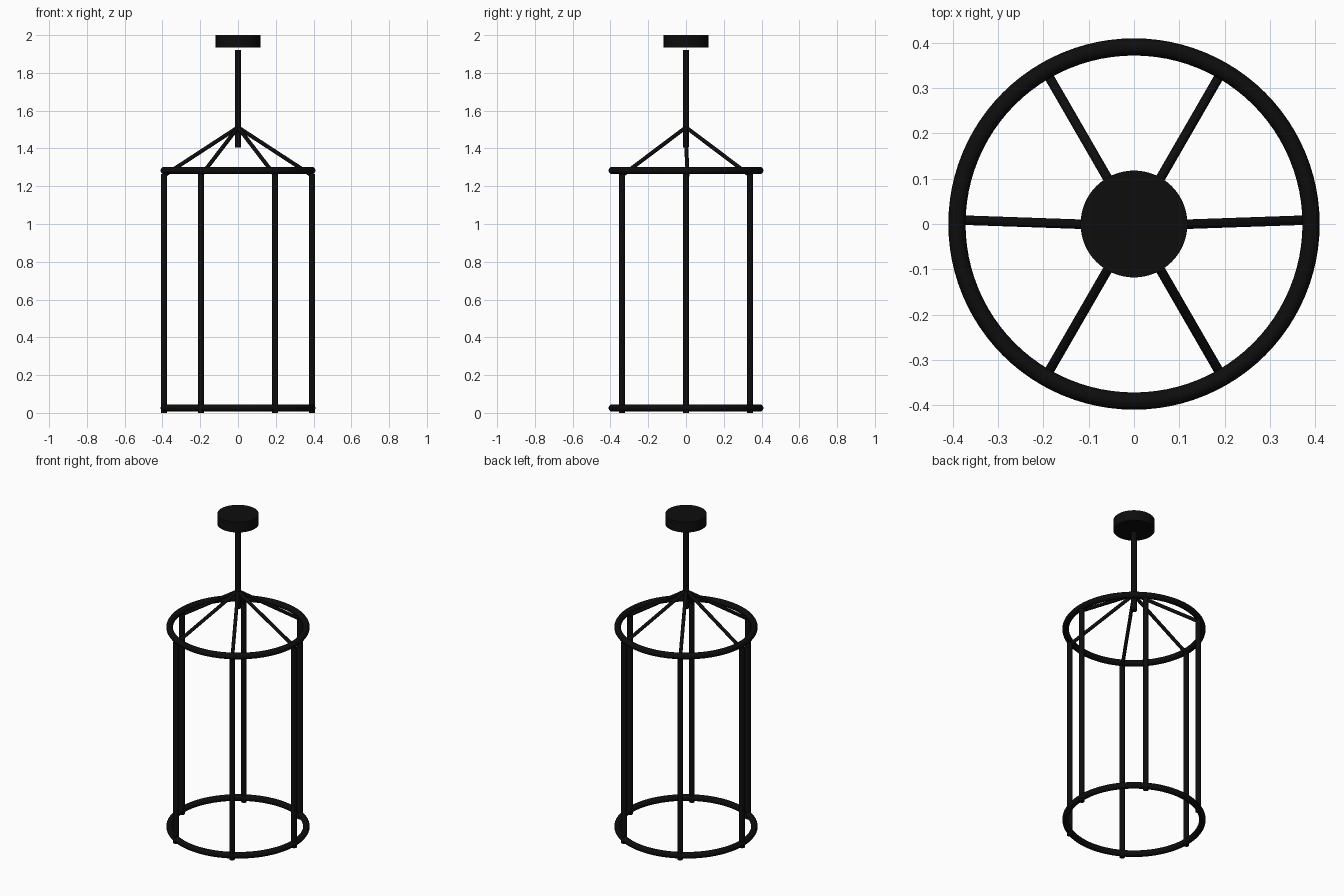
import bpy
from math import cos, sin, radians
from mathutils import Vector

cube = bpy.data.objects.get("Cube")
if cube:
    bpy.data.objects.remove(cube, do_unlink=True)

black = bpy.data.materials.new("matte black metal")
black.use_nodes = True
black.diffuse_color = (0.004, 0.004, 0.004, 1)
black.node_tree.nodes["Principled BSDF"].inputs["Base Color"].default_value = black.diffuse_color


def finish(name):
    obj = bpy.context.object
    obj.name = name
    obj.data.materials.append(black)
    bpy.ops.object.shade_smooth_by_angle(angle=radians(40))


def rod(name, start, end, radius, sides=24):
    start, end = Vector(start), Vector(end)
    axis = end - start
    bpy.ops.mesh.primitive_cylinder_add(
        vertices=sides, radius=radius, depth=axis.length,
        location=(start + end) / 2,
        rotation=axis.to_track_quat("Z", "Y").to_euler())
    finish(name)


RING = 0.391

# Top and bottom hoops of the cage
for name, z in (("top_ring", 1.283), ("bottom_ring", 0.026)):
    bpy.ops.mesh.primitive_torus_add(
        major_radius=RING, minor_radius=0.019, major_segments=96,
        minor_segments=16, location=(0, 0, z))
    finish(name)

# Six upright bars and six sloping stays
for i in range(6):
    a = radians(60 * i)
    x, y = RING * cos(a), RING * sin(a)
    rod(f"upright_bar_{i + 1}", (x, y, 0), (x, y, 1.265), 0.016)
    # The two side stays lean slightly towards the back
    lean = 0.009 if i % 3 == 0 else 0
    rod(f"stay_{i + 1}", (0, -lean / 2, 1.512), (x, y + lean, 1.257), 0.0105, 16)

# Hanging stem and ceiling canopy
rod("stem", (0, 0, 1.405), (0, 0, 1.92), 0.017)
rod("ceiling_canopy", (0, 0, 1.935), (0, 0, 2), 0.118, 64)
